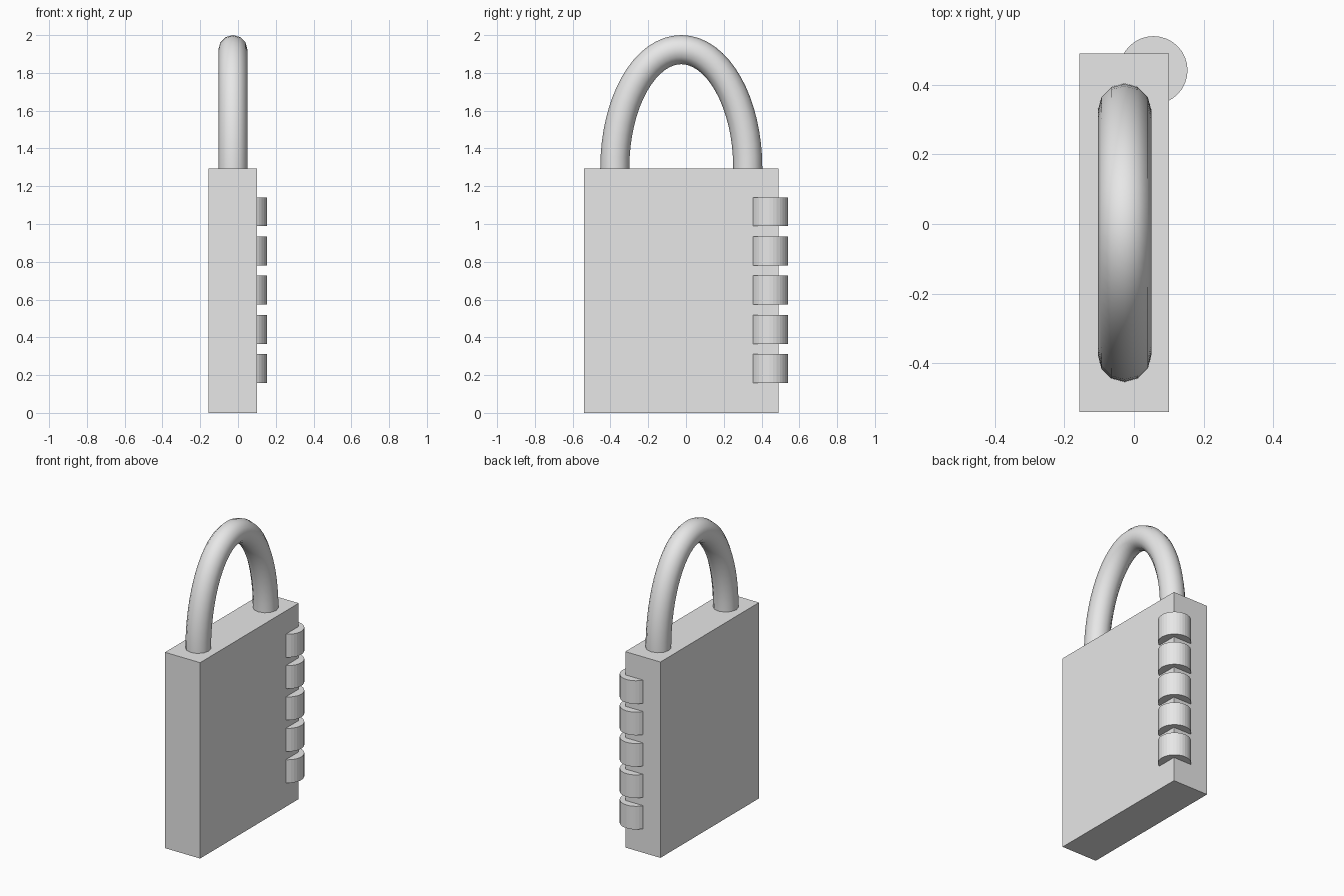
import bpy
import math

cube = bpy.data.objects.get("Cube")
if cube:
    bpy.data.objects.remove(cube, do_unlink=True)

grey = bpy.data.materials.new("light grey metal")
grey.use_nodes = True
colour = (0.8, 0.8, 0.8, 1)
grey.diffuse_color = colour
grey.node_tree.nodes["Principled BSDF"].inputs["Base Color"].default_value = colour


def finish(name, smooth=False):
    obj = bpy.context.object
    obj.name = name
    obj.data.materials.clear()
    obj.data.materials.append(grey)
    if smooth:
        bpy.ops.object.shade_smooth_by_angle(angle=math.radians(35))
    return obj


# Body: a plain upright slab
BODY_TOP = 1.295
bpy.ops.mesh.primitive_cube_add(size=1, location=(-0.0275, -0.025, BODY_TOP / 2))
bpy.context.object.scale = (0.257, 1.03, BODY_TOP)
bpy.ops.object.transform_apply(location=False, rotation=False, scale=True)
finish("body")

# Number wheels: five discs stacked through one vertical corner
for i in range(5):
    bpy.ops.mesh.primitive_cylinder_add(
        vertices=32, radius=0.098, depth=0.153,
        location=(0.056, 0.442, 0.235 + i * 0.2075))
    finish(f"number_wheel_{i + 1}")

# Shackle: round bar swept along half an ellipse, with feet sunk in the body
curve = bpy.data.curves.new("shackle", "CURVE")
curve.dimensions = "3D"
curve.bevel_depth = 0.077
curve.bevel_resolution = 4
curve.use_fill_caps = True
path = curve.splines.new("POLY")
steps = 32
arc = [(math.cos(math.pi * i / steps), math.sin(math.pi * i / steps))
       for i in range(steps + 1)]
points = [(1, -0.08)] + arc + [(-1, -0.08)]
path.points.add(len(points) - 1)
for point, (c, s) in zip(path.points, points):
    point.co = (-0.027, -0.025 + 0.352 * c, BODY_TOP + 0.628 * s, 1)
shackle = bpy.data.objects.new("shackle", curve)
bpy.context.collection.objects.link(shackle)
bpy.ops.object.select_all(action="DESELECT")
shackle.select_set(True)
bpy.context.view_layer.objects.active = shackle
bpy.ops.object.convert(target="MESH")
finish("shackle", smooth=True)
